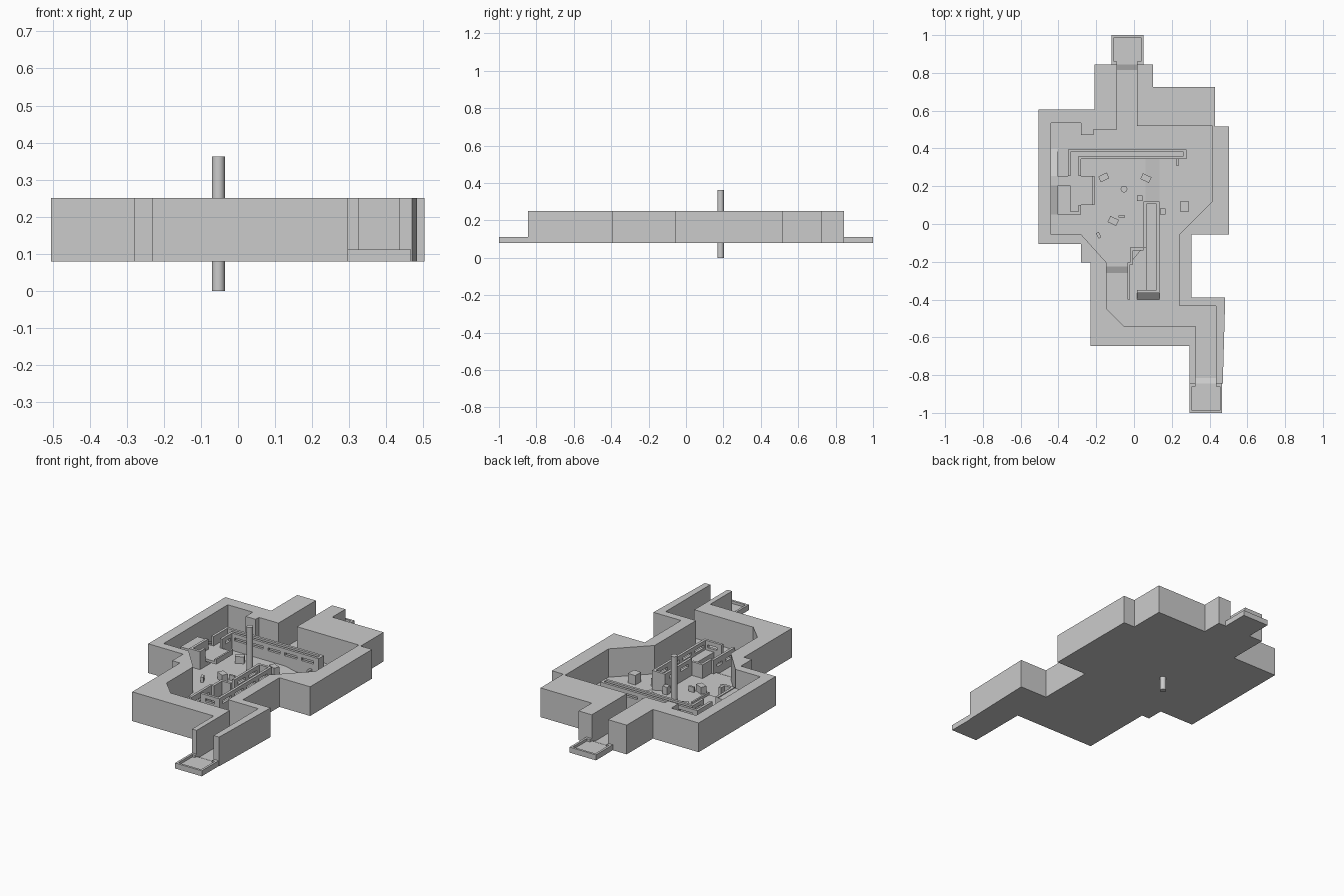
import bpy, bmesh, math
from mathutils import Vector

FLOOR, COURT, TOP = 0.085, 0.10, 0.25


def prism(name, pts, z0, z1):
    """Extrude an xy outline; z1 may be a list giving each corner its own top."""
    tops = z1 if isinstance(z1, list) else [z1] * len(pts)
    bm = bmesh.new()
    lo = [bm.verts.new((x, y, z0)) for x, y in pts]
    hi = [bm.verts.new((x, y, z)) for (x, y), z in zip(pts, tops)]
    n = len(pts)
    bm.faces.new(lo)
    bm.faces.new(hi)
    for i in range(n):
        j = (i + 1) % n
        bm.faces.new((lo[i], lo[j], hi[j], hi[i]))
    bmesh.ops.recalc_face_normals(bm, faces=bm.faces)
    me = bpy.data.meshes.new(name)
    bm.to_mesh(me)
    bm.free()
    ob = bpy.data.objects.new(name, me)
    bpy.context.collection.objects.link(ob)
    return ob


def box(name, x0, x1, y0, y1, z0, z1):
    return prism(name, [(x0, y0), (x1, y0), (x1, y1), (x0, y1)], z0, z1)


def ramp(name, x0, x1, y0, y1, z0, za, zb, along="y"):
    """Wedge whose top goes from za to zb along y or x."""
    tops = [za, za, zb, zb] if along == "y" else [za, zb, zb, za]
    return prism(name, [(x0, y0), (x1, y0), (x1, y1), (x0, y1)], z0, tops)


def crate(name, x, y, w, d, h, deg=0):
    c, s = math.cos(math.radians(deg)), math.sin(math.radians(deg))
    pts = [(x + c * u - s * v, y + s * u + c * v) for u, v in
           ((-w / 2, -d / 2), (w / 2, -d / 2), (w / 2, d / 2), (-w / 2, d / 2))]
    return prism(name, pts, FLOOR, COURT + h)


def slot_wall(name, x0, x1, y0, y1, slots, z0=FLOOR, top=0.20, s0=0.16, s1=0.177):
    """Parapet with long window slots between posts."""
    box(name + "_lower", x0, x1, y0, y1, z0, s0)
    box(name + "_upper", x0, x1, y0, y1, s1, top)
    post = 0.03
    for i in range(slots + 1):
        t = i / slots
        if x1 - x0 > y1 - y0:
            a = x0 + t * (x1 - x0 - post)
            box(f"{name}_post_{i}", a, a + post, y0, y1, s0, s1)
        else:
            a = y0 + t * (y1 - y0 - post)
            box(f"{name}_post_{i}", x0, x1, a, a + post, s0, s1)


# Outer and inner outlines of the two halves of the surrounding wall
left_out = [(0.295, -0.845), (0.295, -0.645), (-0.23, -0.645), (-0.23, -0.205),
            (-0.28, -0.205), (-0.28, -0.105), (-0.505, -0.105), (-0.505, 0.605),
            (-0.21, 0.605), (-0.21, 0.845)]
left_in = [(-0.09, 0.845), (-0.09, 0.50), (-0.215, 0.50), (-0.215, 0.47),
           (-0.28, 0.47), (-0.28, 0.535), (-0.44, 0.535), (-0.44, -0.055),
           (-0.28, -0.055), (-0.145, -0.205), (-0.145, -0.45), (-0.055, -0.54),
           (0.325, -0.54), (0.325, -0.845)]
right_out = [(0.47, -0.845), (0.483, -0.39), (0.305, -0.39), (0.305, -0.055),
             (0.503, -0.055), (0.503, 0.515), (0.43, 0.515), (0.43, 0.725),
             (0.10, 0.725), (0.10, 0.845)]
right_in = [(0.015, 0.845), (0.015, 0.52), (0.415, 0.52), (0.415, 0.12),
            (0.24, -0.055), (0.24, -0.435), (0.435, -0.435), (0.435, -0.845)]
prism("west_wall", left_out + left_in, 0.08, TOP)
prism("east_wall", right_out + right_in, 0.08, TOP)
prism("ground_slab", left_out + right_out[::-1], 0.08, FLOOR)

# Raised court floor with its ramps
prism("court_floor", [(-0.145, -0.225), (-0.035, -0.225), (0.06, -0.11), (0.06, 0.35),
                      (-0.28, 0.35), (-0.28, 0.05), (-0.44, 0.05), (-0.44, -0.055),
                      (-0.28, -0.055), (-0.145, -0.205)], FLOOR, COURT)
ramp("court_south_ramp", -0.145, -0.035, -0.26, -0.225, FLOOR - .002, FLOOR, COURT)
ramp("court_east_ramp", 0.06, 0.135, 0.12, 0.35, FLOOR - .002, COURT, FLOOR, "x")

# End porches: floor, low rim and entry ramp
for name, x0, x1, sgn, g0, g1 in (("north", -0.12, 0.05, 1, -0.09, 0.015),
                                  ("south", 0.295, 0.467, -1, 0.325, 0.435)):
    def yy(a, b):
        return (a, b) if sgn > 0 else (-b, -a)
    t = 0.013
    box(name + "_porch_floor", x0, x1, *yy(0.845, 1.0), 0.08, 0.097)
    box(name + "_porch_end_rim", x0, x1, *yy(1 - t, 1.0), 0.08, 0.112)
    box(name + "_porch_left_rim", x0, x0 + t, *yy(0.845, 1 - t), 0.08, 0.112)
    box(name + "_porch_right_rim", x1 - t, x1, *yy(0.845, 1 - t), 0.08, 0.112)
    box(name + "_porch_left_stub", x0 + t, g0, *yy(0.845, 0.86), 0.08, 0.112)
    box(name + "_porch_right_stub", g1, x1 - t, *yy(0.845, 0.86), 0.08, 0.112)
    a, b = yy(0.815, 0.845)
    lo, hi = (FLOOR, 0.097) if sgn > 0 else (0.097, FLOOR)
    ramp(name + "_porch_ramp", g0, g1, a, b, 0.082, lo, hi)

# North L-shaped walkway with slotted parapets
slot_wall("north_walk_outer", -0.35, 0.275, 0.38, 0.395, 5)
slot_wall("north_walk_inner", -0.295, 0.275, 0.345, 0.36, 5)
box("north_walk_deck", -0.335, 0.275, 0.36, 0.38, FLOOR, 0.145)
box("north_walk_end", 0.262, 0.277, 0.345, 0.395, FLOOR, 0.20)
slot_wall("west_walk_inner", -0.295, -0.28, 0.255, 0.36, 1)
box("west_walk_outer", -0.35, -0.335, 0.255, 0.38, FLOOR, 0.20)
box("west_walk_deck", -0.335, -0.28, 0.05, 0.36, FLOOR, 0.145)
box("west_block_outer", -0.35, -0.335, 0.05, 0.205, FLOOR, 0.205)
box("west_block_front", -0.335, -0.28, 0.05, 0.065, FLOOR, 0.205)
box("west_block_inner", -0.295, -0.28, 0.065, 0.10, FLOOR, 0.205)
box("balcony_slab", -0.28, -0.21, 0.10, 0.255, 0.13, 0.145)
box("balcony_rim", -0.22, -0.21, 0.10, 0.255, 0.145, 0.16)

# Twin ramps climbing to the west walkway
ramp("west_ramp_south", -0.44, -0.405, 0.05, 0.205, FLOOR, COURT, 0.145)
box("west_ramp_landing", -0.44, -0.335, 0.205, 0.255, FLOOR, 0.145)
ramp("west_ramp_north", -0.44, -0.405, 0.255, 0.40, FLOOR, 0.145, FLOOR + .001)
box("west_ramp_block", -0.405, -0.35, 0.05, 0.205, FLOOR, 0.20)

# South walkway: narrow arm, wide end, slotted parapets and entry ramp
box("south_walk_deck", 0.065, 0.12, -0.35, 0.105, FLOOR, 0.145)
slot_wall("south_walk_east", 0.12, 0.135, -0.365, 0.11, 4)
slot_wall("south_walk_west", 0.05, 0.065, -0.125, 0.11, 2)
box("south_walk_north_end", 0.05, 0.135, 0.105, 0.12, FLOOR, 0.20)
slot_wall("south_walk_front", 0.015, 0.135, -0.365, -0.35, 1)
slot_wall("south_walk_side", -0.035, -0.02, -0.40, -0.205, 2, top=0.18, s0=0.13, s1=0.147)
box("south_walk_step_1", -0.02, -0.005, -0.215, -0.125, FLOOR, 0.18)
box("south_walk_step_2", -0.005, 0.05, -0.14, -0.125, FLOOR, 0.18)
ramp("south_walk_ramp", 0.015, 0.135, -0.40, -0.365, FLOOR - .002, FLOOR, 0.115)

# Tall round pole through the court
bpy.ops.mesh.primitive_cylinder_add(vertices=24, radius=0.0175, depth=0.362,
                                    location=(-0.053, 0.185, 0.181))
pole = bpy.context.object
pole.name = "court_pole"
bpy.ops.object.shade_smooth_by_angle()

# Scattered crates and low barriers
for i, c in enumerate([(-0.16, 0.247, 0.05, 0.033, 0.04, 25), (0.063, 0.243, 0.05, 0.033, 0.04, -25),
                       (-0.11, 0.016, 0.05, 0.035, 0.04, -25), (-0.187, -0.06, 0.016, 0.032, 0.03, 25),
                       (0.03, 0.137, 0.03, 0.03, 0.045, 0), (-0.065, 0.04, 0.035, 0.012, 0.03, 0),
                       (0.153, 0.067, 0.03, 0.032, 0.03, 0), (0.267, 0.092, 0.048, 0.054, 0.04, 0),
                       (0.23, 0.327, 0.014, 0.032, 0.03, 0)]):
    crate(f"crate_{i}", *c)
